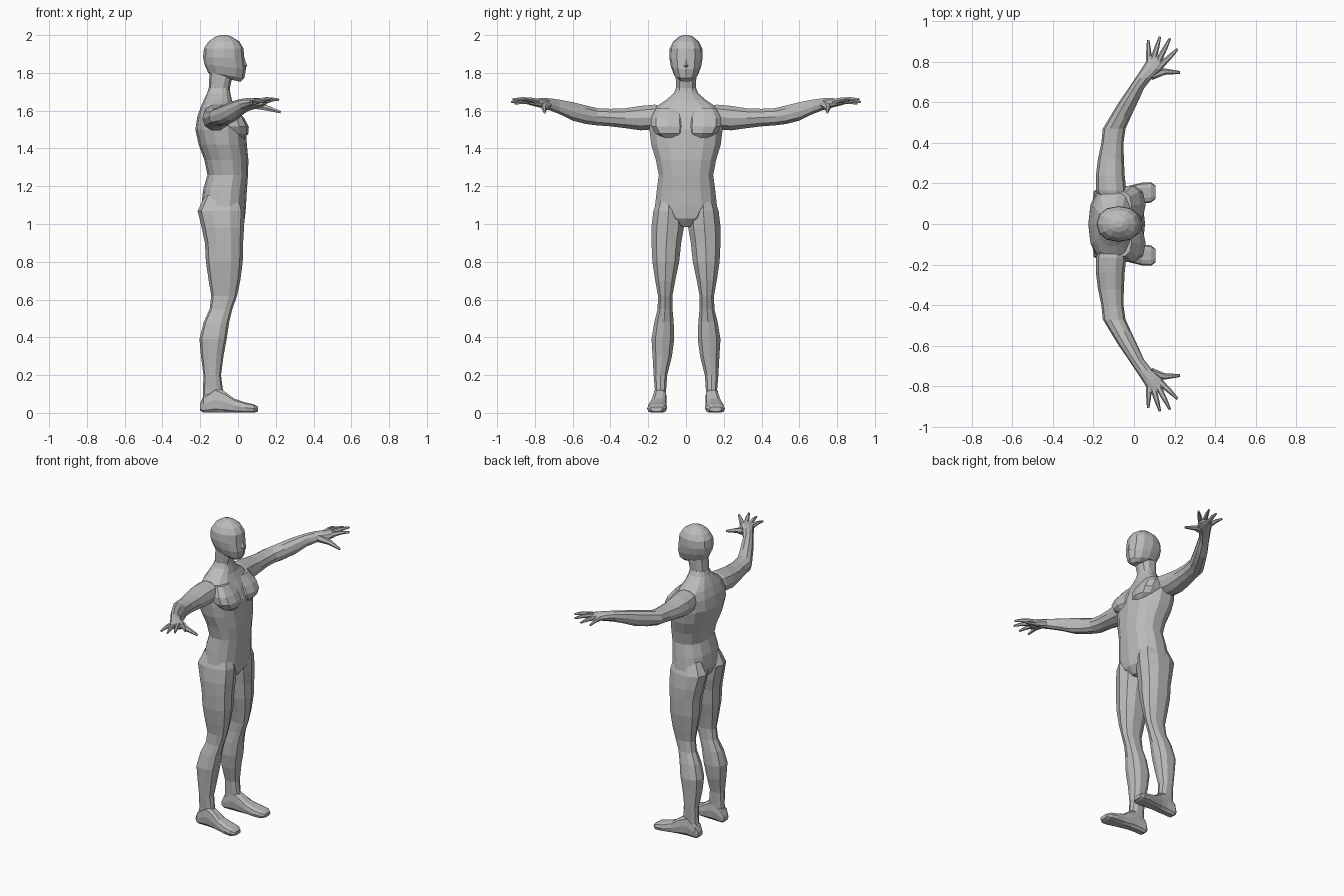
import bpy, bmesh, math
from mathutils import Vector

skin = bpy.data.materials.new("plain grey")
skin.diffuse_color = (0.50, 0.50, 0.50, 1)


def loft(name, rings, n=10, p=0.85, mirror=False):
    """Skin a closed tube over rings given as (centre, half axis u, half axis v)."""
    bm = bmesh.new()
    loops = []
    for c, u, v in rings:
        loop = []
        for i in range(n):
            a = 2 * math.pi * i / n
            co, si = math.cos(a), math.sin(a)
            co = math.copysign(abs(co) ** p, co)
            si = math.copysign(abs(si) ** p, si)
            loop.append(bm.verts.new(c + u * co + v * si))
        loops.append(loop)
    for a, b in zip(loops, loops[1:]):
        for i in range(n):
            j = (i + 1) % n
            bm.faces.new((a[i], a[j], b[j], b[i]))
    bm.faces.new(loops[0][::-1])
    bm.faces.new(loops[-1])
    bmesh.ops.recalc_face_normals(bm, faces=bm.faces)
    me = bpy.data.meshes.new(name)
    bm.to_mesh(me)
    bm.free()
    me.materials.append(skin)
    ob = bpy.data.objects.new(name, me)
    bpy.context.collection.objects.link(ob)
    if mirror:
        m = ob.modifiers.new("other side", 'MIRROR')
        m.use_axis = (False, True, False)
        m.use_mirror_merge = False
    return ob


def level(z, x0, x1, y0, y1, tilt=0.0):
    """Horizontal ring; tilt lowers the front edge."""
    return (Vector(((x0 + x1) / 2, (y0 + y1) / 2, z - tilt / 2)),
            Vector(((x1 - x0) / 2, 0, -tilt / 2)), Vector((0, (y1 - y0) / 2, 0)))


def across(y, x0, x1, z0, z1):
    """Ring in a plane of constant y."""
    return (Vector(((x0 + x1) / 2, y, (z0 + z1) / 2)),
            Vector(((x1 - x0) / 2, 0, 0)), Vector((0, 0, (z1 - z0) / 2)))


def along(x, y0, y1, z0, z1):
    """Ring in a plane of constant x."""
    return (Vector((x, (y0 + y1) / 2, (z0 + z1) / 2)),
            Vector((0, (y1 - y0) / 2, 0)), Vector((0, 0, (z1 - z0) / 2)))


def tube(name, pts, radii):
    pts = [Vector(q) for q in pts]
    rings = []
    for i, q in enumerate(pts):
        d = (pts[min(i + 1, len(pts) - 1)] - pts[max(i - 1, 0)]).normalized()
        u = d.cross(Vector((0, 0, 1))).normalized()
        rings.append((q, u * radii[i], u.cross(d) * radii[i]))
    loft(name, rings, n=6, p=1, mirror=True)


# torso, from crotch to the slope of the shoulders: z, back, front, half width
loft("torso", [level(z, b, f, -w, w) for z, b, f, w in (
    (0.985, -0.12, 0.00, 0.03), (1.03, -0.17, 0.036, 0.10), (1.09, -0.195, 0.042, 0.168),
    (1.18, -0.185, 0.047, 0.158), (1.26, -0.162, 0.053, 0.147), (1.34, -0.178, 0.055, 0.163),
    (1.42, -0.208, 0.047, 0.188), (1.50, -0.226, 0.042, 0.198), (1.57, -0.215, 0.015, 0.195),
    (1.62, -0.197, -0.015, 0.165), (1.655, -0.182, -0.032, 0.11), (1.69, -0.165, -0.04, 0.068),
    (1.72, -0.155, -0.045, 0.054))], n=14, p=0.85)

# chest muscles
loft("chest", [level(*r) for r in (
    (1.455, -0.08, 0.035, 0.035, 0.12), (1.48, -0.10, 0.056, 0.008, 0.165),
    (1.515, -0.11, 0.057, 0.002, 0.188), (1.56, -0.11, 0.033, 0.004, 0.19),
    (1.615, -0.12, -0.012, 0.02, 0.16))], n=10, p=0.75, mirror=True)

# neck
loft("neck", [level(z, b, f, -w, w) for z, b, f, w in (
    (1.66, -0.17, -0.04, 0.066), (1.72, -0.155, -0.043, 0.054),
    (1.77, -0.152, -0.032, 0.057), (1.82, -0.15, -0.03, 0.058))], n=10)

# head, jaw tilted down to the chin
loft("head", [level(z, b, f, -w, w, t) for z, b, f, w, t in (
    (1.783, -0.12, 0.012, 0.036, 0.03), (1.80, -0.158, 0.034, 0.062, 0.027),
    (1.845, -0.178, 0.042, 0.08, 0.025), (1.885, -0.185, 0.034, 0.088, 0.01),
    (1.93, -0.18, 0.029, 0.086, 0), (1.965, -0.157, 0.008, 0.068, 0),
    (1.99, -0.122, -0.03, 0.04, 0), (2.0, -0.095, -0.055, 0.016, 0))], n=12, p=0.9)

# nose
loft("nose", [level(*r) for r in (
    (1.825, 0.0, 0.04, -0.012, 0.012), (1.838, 0.0, 0.049, -0.014, 0.014),
    (1.875, 0.0, 0.035, -0.007, 0.007))], n=6, p=1)

# legs with buttocks
loft("leg", [level(*r) for r in (
    (1.15, -0.175, 0.015, 0.04, 0.145), (1.07, -0.214, 0.036, 0.008, 0.176),
    (0.98, -0.192, 0.032, 0.008, 0.187), (0.90, -0.175, 0.027, 0.022, 0.186),
    (0.80, -0.17, 0.025, 0.033, 0.181), (0.70, -0.155, 0.012, 0.055, 0.165),
    (0.62, -0.142, -0.005, 0.07, 0.150), (0.55, -0.150, -0.03, 0.07, 0.152),
    (0.48, -0.182, -0.047, 0.063, 0.170), (0.39, -0.204, -0.06, 0.06, 0.185),
    (0.30, -0.196, -0.077, 0.072, 0.179), (0.20, -0.183, -0.09, 0.098, 0.173),
    (0.12, -0.185, -0.08, 0.104, 0.166), (0.04, -0.188, -0.07, 0.106, 0.168))],
    n=10, p=0.85, mirror=True)

# feet, heel to toe
loft("foot", [along(*r) for r in (
    (-0.20, 0.112, 0.16, 0.012, 0.05), (-0.183, 0.102, 0.171, 0.0, 0.09),
    (-0.12, 0.102, 0.172, 0.0, 0.14), (-0.075, 0.102, 0.177, 0.0, 0.118),
    (-0.02, 0.103, 0.19, 0.0, 0.077), (0.04, 0.10, 0.204, 0.0, 0.056),
    (0.085, 0.106, 0.206, 0.0, 0.046), (0.107, 0.125, 0.188, 0.008, 0.032))],
    n=10, p=0.65, mirror=True)

# arms with palms, shoulder to knuckles
loft("arm", [across(*r) for r in (
    (0.10, -0.16, -0.05, 1.53, 1.62), (0.165, -0.187, -0.038, 1.498, 1.635),
    (0.24, -0.188, -0.046, 1.493, 1.628), (0.32, -0.178, -0.05, 1.505, 1.615),
    (0.40, -0.161, -0.052, 1.515, 1.612), (0.47, -0.154, -0.042, 1.52, 1.615),
    (0.53, -0.118, -0.015, 1.527, 1.63), (0.60, -0.075, 0.018, 1.545, 1.647),
    (0.67, -0.027, 0.05, 1.58, 1.66), (0.72, 0.006, 0.09, 1.60, 1.667),
    (0.765, 0.036, 0.142, 1.613, 1.668), (0.80, 0.058, 0.157, 1.622, 1.665),
    (0.83, 0.078, 0.135, 1.63, 1.66))], n=10, p=0.9, mirror=True)

# fingers and thumb
for name, base, tip in (
        ("little_finger", (0.075, 0.79, 1.642), (0.07, 0.908, 1.638)),
        ("ring_finger", (0.095, 0.81, 1.647), (0.128, 0.924, 1.646)),
        ("middle_finger", (0.118, 0.80, 1.650), (0.178, 0.916, 1.660)),
        ("index_finger", (0.135, 0.785, 1.648), (0.215, 0.863, 1.658))):
    b, t = Vector(base), Vector(tip)
    tube(name, (b, b.lerp(t, 0.55) + Vector((0, 0, 0.006)), t), (0.016, 0.012, 0.006))
tube("thumb", ((0.085, 0.735, 1.632), (0.15, 0.752, 1.615), (0.226, 0.748, 1.592)),
     (0.025, 0.016, 0.007))
